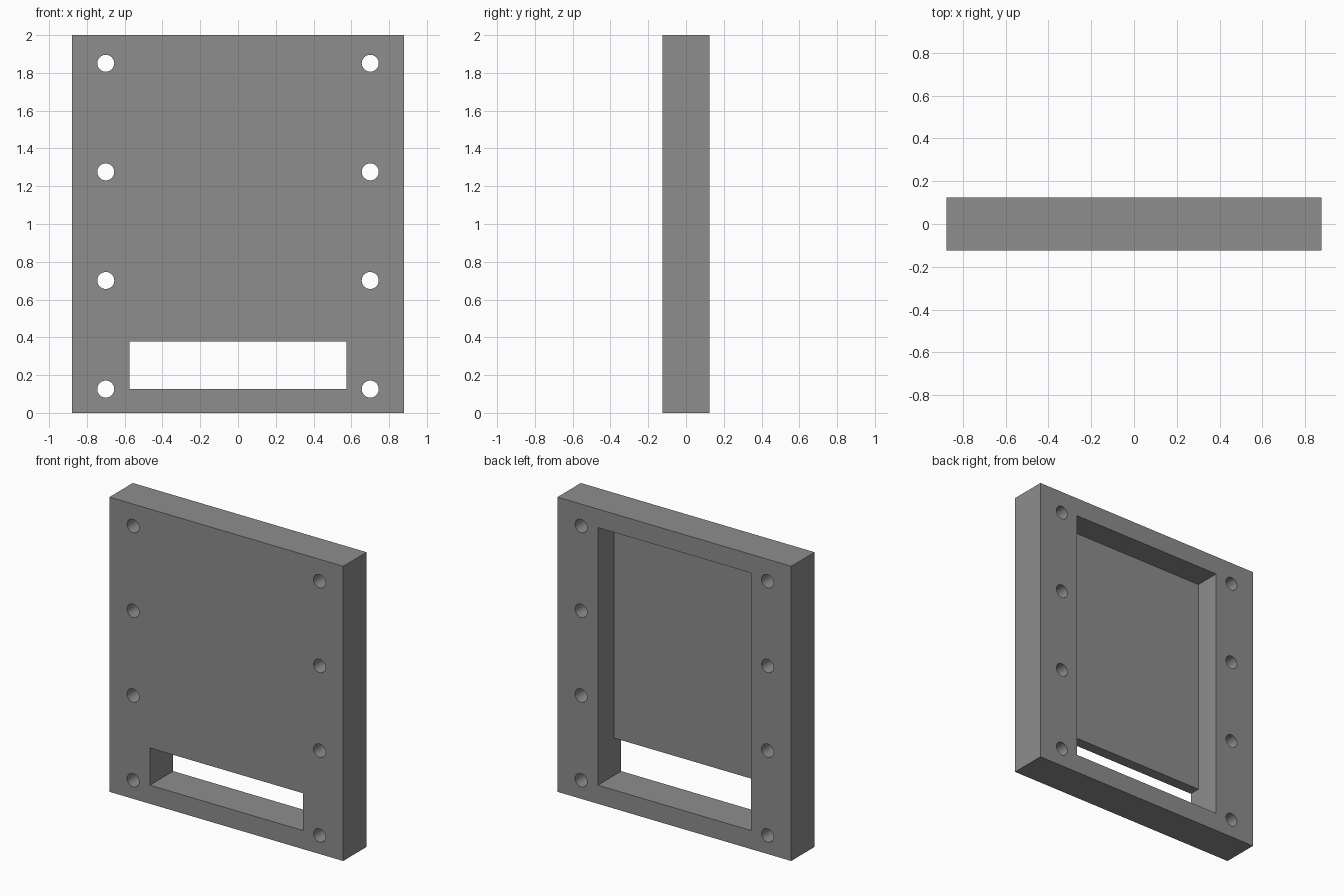
import bpy

if "Cube" in bpy.data.objects:
    bpy.data.objects.remove(bpy.data.objects["Cube"])

W, D, H = 1.755, 0.25, 2.0      # outer size
PANEL = 0.075                   # thickness of the front sheet
OPEN_X = 0.574                  # half width of recess and slot
OPEN_Z0, SLOT_Z1, OPEN_Z1 = 0.126, 0.379, 1.874

grey = bpy.data.materials.new("plain grey")
grey.diffuse_color = (0.27, 0.27, 0.27, 1)
grey.use_nodes = True
grey.node_tree.nodes["Principled BSDF"].inputs["Base Color"].default_value = grey.diffuse_color


def box(name, lo, hi):
    bpy.ops.mesh.primitive_cube_add(size=1, location=[(a + b) / 2 for a, b in zip(lo, hi)])
    ob = bpy.context.object
    ob.name = name
    ob.scale = [b - a for a, b in zip(lo, hi)]
    bpy.ops.object.transform_apply(location=True, rotation=False, scale=True)
    ob.data.materials.append(grey)
    return ob


def cut(target, cutter):
    m = target.modifiers.new(cutter.name, 'BOOLEAN')
    m.operation = 'DIFFERENCE'
    m.solver = 'EXACT'
    m.object = cutter
    bpy.context.view_layer.objects.active = target
    bpy.ops.object.modifier_apply(modifier=m.name)
    bpy.data.objects.remove(cutter, do_unlink=True)


# Solid plate
plate = box("frame_plate", (-W / 2, -D / 2, 0), (W / 2, D / 2, H))

# Recess from the back, then the slot through the front sheet
cut(plate, box("recess", (-OPEN_X, -D / 2 + PANEL, OPEN_Z0), (OPEN_X, D, OPEN_Z1)))
cut(plate, box("slot", (-OPEN_X, -D, OPEN_Z0), (OPEN_X, D, SLOT_Z1)))

# Four screw holes down each side
for side in (-1, 1):
    for i in range(4):
        bpy.ops.mesh.primitive_cylinder_add(
            vertices=32, radius=0.045, depth=1,
            location=(side * 0.70, 0, 0.126 + i * 0.575), rotation=(1.570796, 0, 0))
        hole = bpy.context.object
        hole.name = "screw_hole"
        hole.data.materials.append(grey)
        cut(plate, hole)

# Smooth hole walls, crisp edges elsewhere
bpy.ops.object.select_all(action='DESELECT')
plate.select_set(True)
bpy.context.view_layer.objects.active = plate
bpy.ops.object.shade_smooth_by_angle(angle=0.52)
